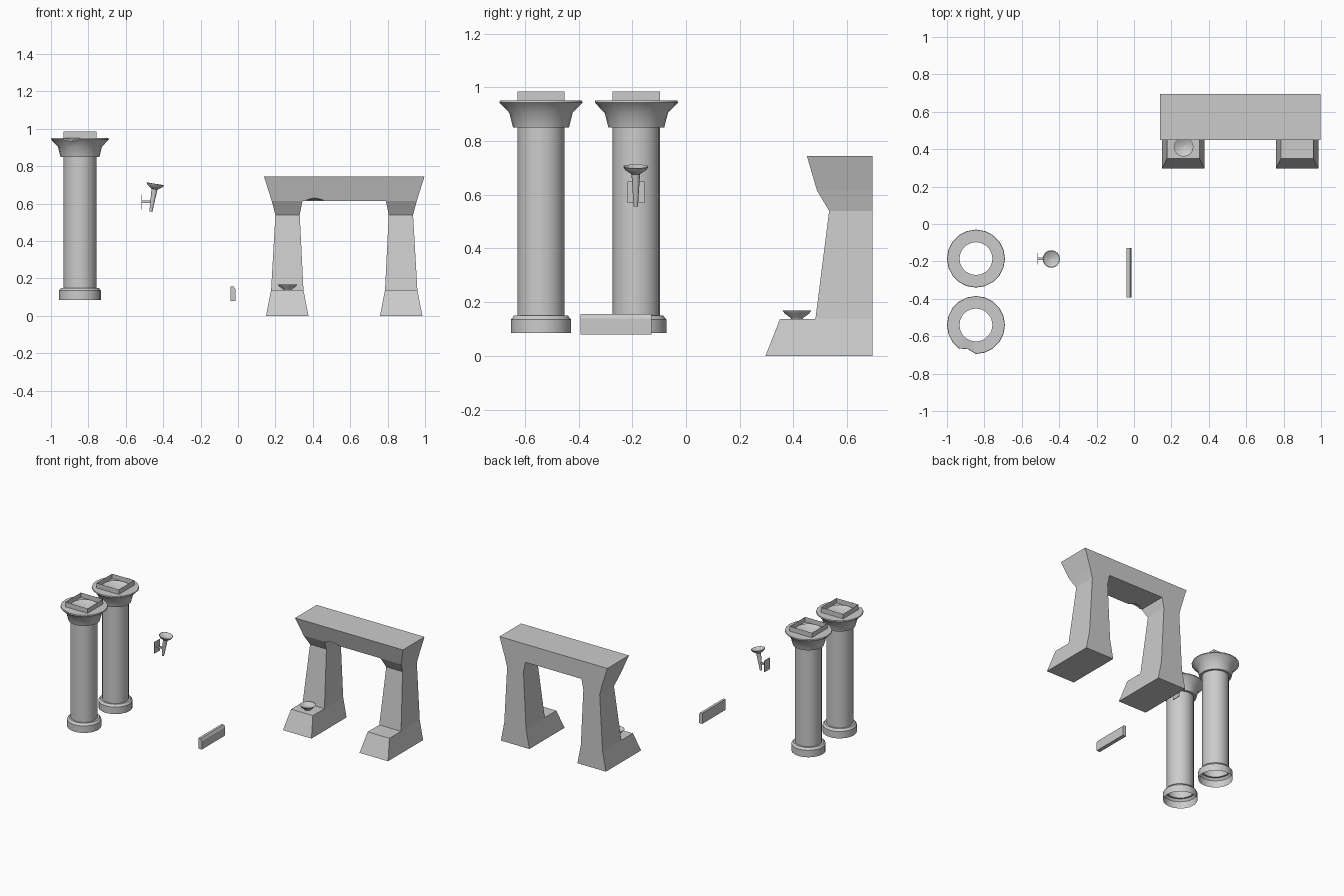
import bpy, bmesh, math
from mathutils import Matrix, Vector

if "Cube" in bpy.data.objects:
    bpy.data.objects.remove(bpy.data.objects["Cube"])


def finish(name, bm, smooth=False):
    bmesh.ops.recalc_face_normals(bm, faces=bm.faces)
    me = bpy.data.meshes.new(name)
    bm.to_mesh(me)
    bm.free()
    ob = bpy.data.objects.new(name, me)
    bpy.context.collection.objects.link(ob)
    if smooth:
        bpy.ops.object.select_all(action='DESELECT')
        ob.select_set(True)
        bpy.context.view_layer.objects.active = ob
        bpy.ops.object.shade_smooth_by_angle(angle=math.radians(30))
    return ob


def loft(bm, rings):
    """Join rings of points with quads; returns the vertex rings."""
    vr = [[bm.verts.new(p) for p in r] for r in rings]
    for a, b in zip(vr, vr[1:]):
        n = len(a)
        for i in range(n):
            j = (i + 1) % n
            bm.faces.new((a[i], a[j], b[j], b[i]))
    return vr


def lathe(bm, profile, sides, mat=Matrix()):
    step = 2 * math.pi / sides
    return loft(bm, [[mat @ Vector((r * math.cos(i * step), r * math.sin(i * step), z))
                      for i in range(sides)] for r, z in profile])


def rect(x0, x1, y0, y1, z):
    return [(x0, y0, z), (x1, y0, z), (x1, y1, z), (x0, y1, z)]


def box(bm, x0, x1, y0, y1, z0, z1):
    vr = loft(bm, [rect(x0, x1, y0, y1, z0), rect(x0, x1, y0, y1, z1)])
    bm.faces.new(vr[0])
    bm.faces.new(vr[1])


# Hollow columns: base, shaft, flared capital and open square collar
COLUMN = [(.112, .085), (.112, .135), (.1, .15), (.088, .15), (.088, .85),
          (.104, .85), (.118, .905), (.15, .938), (.155, .943), (.153, .95), (.088, .95)]
for name, y, chipped in (("rear_column", -.185, False), ("front_column", -.54, True)):
    bm = bmesh.new()
    vr = lathe(bm, COLUMN, 20, Matrix.Translation((-.845, y, 0)))
    if chipped:  # broken bite out of the rim
        for ring in vr[7:10]:
            v = ring[14]
            v.co = Vector((-.845, y, v.co.z - .012)) + (v.co - Vector((-.845, y, v.co.z))) * .88
    loft(bm, [rect(-.933, -.757, y - .088, y + .088, z) for z in (.95, .985)])
    finish(name, bm, True)

# Wall torch: plate, arm, tilted handle with dish
bm = bmesh.new()
box(bm, -.517, -.512, -.217, -.155, .569, .65)
box(bm, -.513, -.45, -.192, -.18, .604, .616)
finish("torch_bracket", bm)
bm = bmesh.new()
tilt = Matrix.Translation((-.466, -.187, .557)) @ Matrix.Rotation(.16, 4, 'Y')
lathe(bm, [(.0001, 0), (.008, 0), (.016, .122), (.022, .125), (.04, .138), (.047, .15),
           (.044, .151), (.028, .142), (.0001, .138)], 16, tilt)
finish("torch", bm, True)

# Low skirting block with a chamfered top front edge
bm = bmesh.new()
vr = loft(bm, [[(-.04, y, .08), (-.013, y, .08), (-.013, y, .14), (-.022, y, .156), (-.04, y, .156)]
               for y in (-.393, -.128)])
bm.faces.new(vr[0])
bm.faces.new(vr[1])
finish("skirting", bm)

# Gateway legs, the right one mirrored about the gate centre
BACK, MID = .695, .568
LEG = [(.15, .377, .296, 0), (.177, .35, .35, .137), (.177, .35, .482, .137),
       (.2, .33, .533, .54), (.18, .345, .488, .615)]
for name, flip in (("left_gate_leg", False), ("right_gate_leg", True)):
    bm = bmesh.new()
    vr = loft(bm, [rect(x0, x1, y, BACK, z) for x0, x1, y, z in LEG])
    bm.faces.new(vr[0])
    if flip:
        for v in bm.verts:
            v.co.x = 2 * MID - v.co.x
    bmesh.ops.remove_doubles(bm, verts=bm.verts, dist=1e-5)
    finish(name, bm)

# Lintel flaring upwards
bm = bmesh.new()
vr = loft(bm, [rect(.18, 2 * MID - .18, .488, BACK, .615), rect(.139, 2 * MID - .139, .45, BACK, .745)])
bm.faces.new(vr[0])
bm.faces.new(vr[1])
lintel = finish("lintel", bm)

# Chip in the lower front edge of the lintel
bm = bmesh.new()
bmesh.ops.create_icosphere(bm, subdivisions=1, radius=1,
                           matrix=Matrix.Translation((.408, .485, .611)) @ Matrix.Diagonal((.055, .04, .02, 1)))
chip = finish("chip_cutter", bm)
chip.hide_render = True
chip.hide_set(True)
mod = lintel.modifiers.new("chip", 'BOOLEAN')
mod.object = chip
mod.operation = 'DIFFERENCE'

# Shallow bowl on the left foot
bm = bmesh.new()
lathe(bm, [(.0001, 0), (.022, 0), (.025, .006), (.045, .02), (.053, .031), (.049, .031),
           (.03, .02), (.0001, .015)], 16, Matrix.Translation((.265, .413, .137)))
finish("bowl", bm, True)
